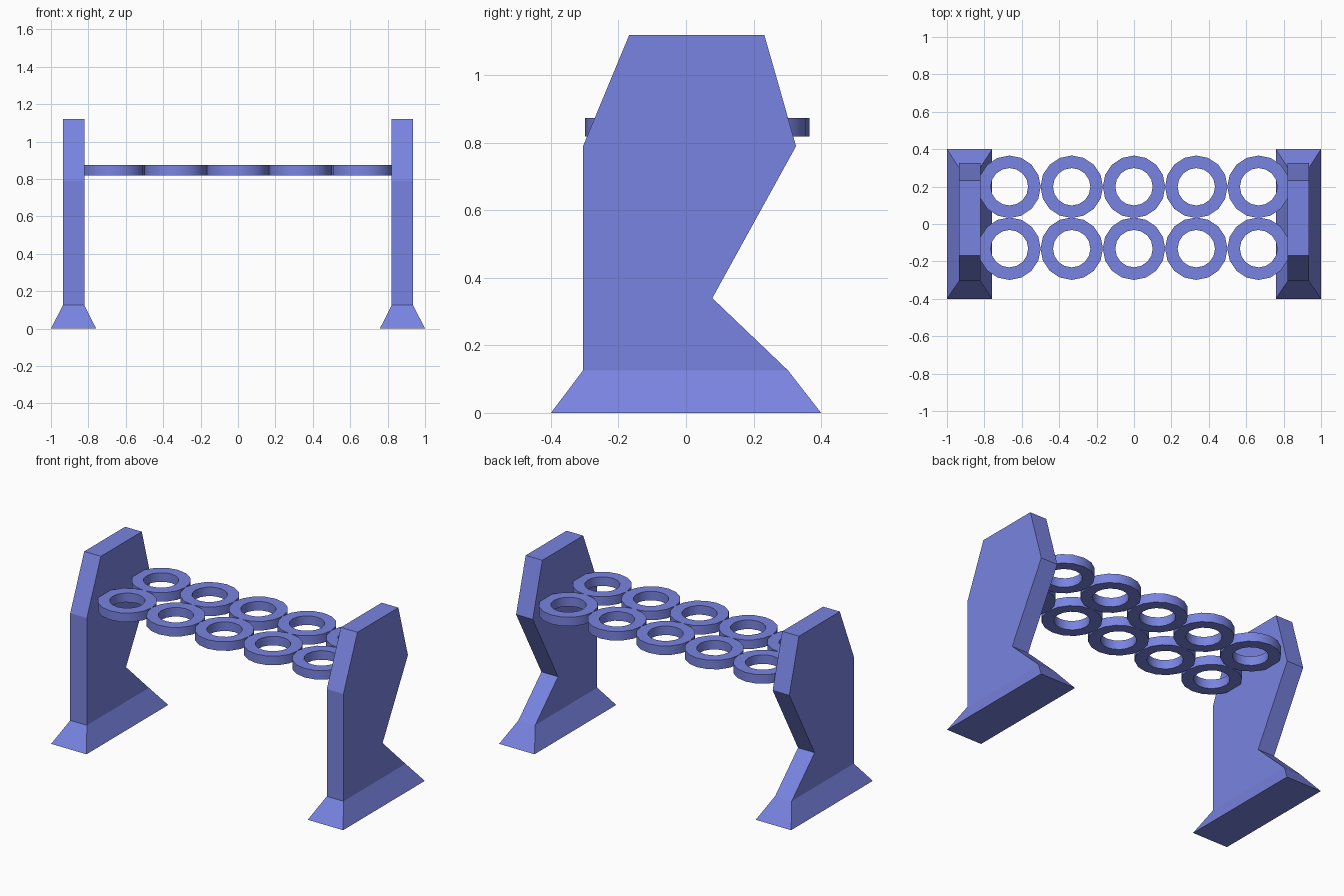
import bpy
import bmesh
import math

if "Cube" in bpy.data.objects:
    bpy.data.objects.remove(bpy.data.objects["Cube"])

SIDES = 16            # segments around each ring
RING_X = 0.333        # spacing of the ring grid
RING_Y = (-0.132, 0.199)


def new_object(name, bm):
    bmesh.ops.recalc_face_normals(bm, faces=bm.faces)
    mesh = bpy.data.meshes.new(name)
    bm.to_mesh(mesh)
    bm.free()
    obj = bpy.data.objects.new(name, mesh)
    bpy.context.collection.objects.link(obj)
    obj.data.materials.append(blue)
    return obj


def make_end_wall(name, side):
    """Notched side panel whose bottom face flares out into a foot."""
    profile = [(-0.305, 0.126), (0.302, 0.126), (0.078, 0.34), (0.326, 0.79),
               (0.232, 1.12), (-0.168, 1.12), (-0.305, 0.79)]
    bm = bmesh.new()
    inner, outer = [[bm.verts.new((side * x, y, z)) for y, z in profile]
                    for x in (0.822, 0.936)]
    bm.faces.new(inner)
    bm.faces.new(outer)
    n = len(profile)
    for i in range(1, n):
        j = (i + 1) % n
        bm.faces.new((inner[i], inner[j], outer[j], outer[i]))
    # Flared foot below the panel
    top = [inner[0], inner[1], outer[1], outer[0]]
    low = [bm.verts.new((side * x, y, 0)) for x, y in
           ((0.758, -0.4), (0.758, 0.4), (1, 0.4), (1, -0.4))]
    for i in range(4):
        j = (i + 1) % 4
        bm.faces.new((top[i], top[j], low[j], low[i]))
    bm.faces.new(low)
    return new_object(name, bm)


def make_ring(name, cx, cy):
    """Flat ring: a rectangular section swept around z."""
    section = [(0.1, 0.818), (0.167, 0.818), (0.167, 0.874), (0.1, 0.874)]
    bm = bmesh.new()
    loops = []
    for k in range(SIDES):
        a = 2 * math.pi * k / SIDES
        loops.append([bm.verts.new((r * math.cos(a), r * math.sin(a), z))
                      for r, z in section])
    for k in range(SIDES):
        p, q = loops[k], loops[(k + 1) % SIDES]
        for i in range(4):
            j = (i + 1) % 4
            bm.faces.new((p[i], p[j], q[j], q[i]))
    obj = new_object(name, bm)
    obj.location = (cx, cy, 0)
    return obj


blue = bpy.data.materials.new("blue")
blue.diffuse_color = (0.19, 0.23, 0.75, 1)
blue.use_nodes = True
blue.node_tree.nodes["Principled BSDF"].inputs["Base Color"].default_value = blue.diffuse_color

# End walls
make_end_wall("left_wall", -1)
make_end_wall("right_wall", 1)

# Two rows of rings forming the bridge
rings = []
for row, y in zip(("front", "back"), RING_Y):
    for i in range(5):
        rings.append(make_ring(f"{row}_ring_{i + 1}", (i - 2) * RING_X, y))

# Smooth the round ring sides, keep the rims sharp
bpy.ops.object.select_all(action='DESELECT')
for ring in rings:
    ring.select_set(True)
bpy.context.view_layer.objects.active = rings[0]
bpy.ops.object.shade_smooth_by_angle(angle=math.radians(30))
